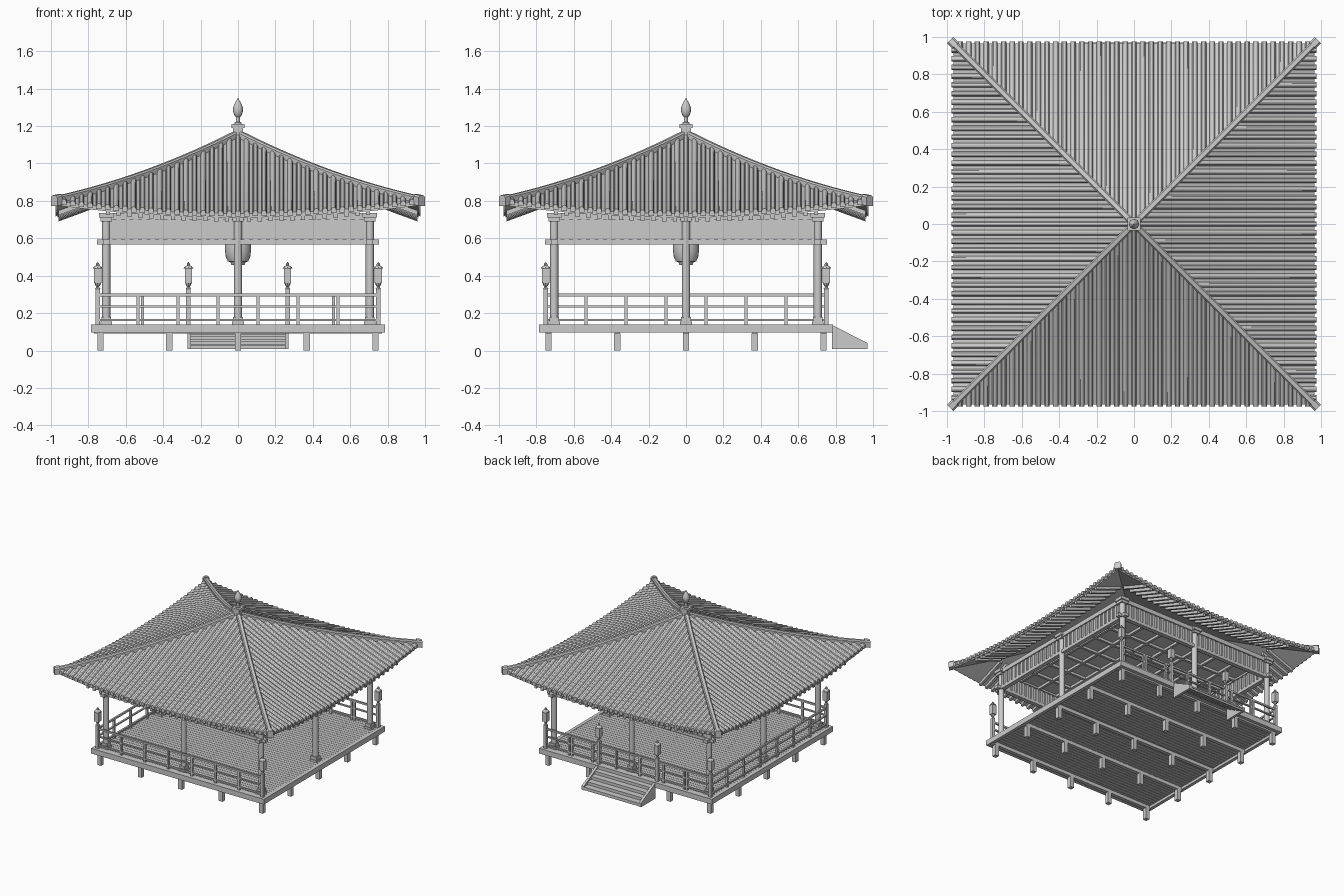
import bpy, bmesh
from math import cos, sin, pi
from mathutils import Vector, Matrix

if "Cube" in bpy.data.objects:
    bpy.data.objects.remove(bpy.data.objects["Cube"])

def finish(name, bm, smooth=False):
    bmesh.ops.recalc_face_normals(bm, faces=bm.faces)
    me = bpy.data.meshes.new(name)
    bm.to_mesh(me)
    bm.free()
    ob = bpy.data.objects.new(name, me)
    bpy.context.collection.objects.link(ob)
    if smooth:
        bpy.context.view_layer.objects.active = ob
        ob.select_set(True)
        bpy.ops.object.shade_smooth_by_angle()
        ob.select_set(False)
    return ob

def box(bm, x0, x1, y0, y1, z0, z1):
    m = Matrix.Translation(((x0+x1)/2, (y0+y1)/2, (z0+z1)/2)) @ Matrix.Diagonal((abs(x1-x0), abs(y1-y0), abs(z1-z0), 1))
    bmesh.ops.create_cube(bm, size=1, matrix=m)

def post(bm, x, y, w, z0, z1):
    box(bm, x-w/2, x+w/2, y-w/2, y+w/2, z0, z1)

def sweep(bm, path, side, profile):
    """Sweep a closed (sideways, up) profile along a path, capped at both ends."""
    rings = [[bm.verts.new(p + side*a + Vector((0, 0, b))) for a, b in profile] for p in path]
    n = len(profile)
    for r0, r1 in zip(rings, rings[1:]):
        for i in range(n):
            bm.faces.new((r0[i], r0[(i+1) % n], r1[(i+1) % n], r1[i]))
    bm.faces.new(rings[0])
    bm.faces.new(rings[-1])

def lathe(bm, profile, x=0, y=0, n=20):
    rings = [[bm.verts.new((x+r*cos(2*pi*i/n), y+r*sin(2*pi*i/n), z)) for i in range(n)] for r, z in profile]
    for a, b in zip(rings, rings[1:]):
        for i in range(n):
            bm.faces.new((a[i], a[(i+1) % n], b[(i+1) % n], b[i]))
    bm.faces.new(rings[0])
    bm.faces.new(rings[-1])

def turn(bm, k):
    bmesh.ops.rotate(bm, verts=bm.verts, matrix=Matrix.Rotation(k*pi/2, 3, 'Z'))

def four(name, build, smooth=False):
    """Repeat a front-side part on all four sides."""
    total = bmesh.new()
    for k in range(4):
        bm = bmesh.new()
        build(bm)
        turn(bm, k)
        tmp = bpy.data.meshes.new("tmp")
        bm.to_mesh(tmp)
        bm.free()
        total.from_mesh(tmp)
        bpy.data.meshes.remove(tmp)
    return finish(name, total, smooth)

# Curved roof surface: s runs along the eave, r outward to the front
def roof(s, r):
    t = s/r if r > 0 else 0
    z = 1.15 - 0.51*r + 0.15*r*r - 0.065*(r/0.97)**2*(1-t*t)
    return Vector((s, -r, z))

def roof_sheet(bm):
    nr, nt = 12, 24
    g = [[bm.verts.new(roof((2*j/nt-1)*r, r)) for j in range(nt+1)]
         for r in [0.01+0.955*i/nr for i in range(nr+1)]]
    for a, b in zip(g, g[1:]):
        for j in range(nt):
            bm.faces.new((a[j], b[j], b[j+1], a[j+1]))
    top = bm.faces[:]
    ret = bmesh.ops.extrude_face_region(bm, geom=top, use_keep_orig=True)
    bmesh.ops.translate(bm, vec=(0, 0, -0.022), verts=[v for v in ret['geom'] if isinstance(v, bmesh.types.BMVert)])
four("roof_deck", roof_sheet, True)

# Tile rolls
half = [(0.0145*cos(pi*i/6), 0.018*sin(pi*i/6)) for i in range(7)]
half = half + [(-0.0145, -0.012), (0.0145, -0.012)]
def rolls(bm):
    for i in range(-20, 21):
        s = i*0.0465
        r0 = max(abs(s), 0.03)
        n = max(2, int((0.975-r0)*12))
        sweep(bm, [roof(s, r0+(0.975-r0)*j/n) for j in range(n+1)], Vector((1, 0, 0)), half)
four("tile_rolls", rolls, True)

# Hip ridges with end blocks
def hip(bm):
    side = Vector((1, 1, 0)).normalized()
    for r0, r1, w, h in ((0.02, 0.975, 0.018, 0.03), (0.955, 0.983, 0.024, 0.036)):
        pts = [roof(r, r) for r in [r0+(r1-r0)*i/14 for i in range(15)]]
        sweep(bm, pts, side, [(-w, -0.02), (w, -0.02), (w, h*0.7), (w*0.6, h), (-w*0.6, h), (-w, h*0.7)])
four("hip_ridges", hip)

# Rafters under the eaves
def rafters(bm):
    for i in range(-12, 13):
        s = i*0.058
        sweep(bm, [roof(s, r) for r in (0.72, 0.85, 0.96)], Vector((1, 0, 0)),
              [(-0.011, -0.045), (0.011, -0.045), (0.011, -0.018), (-0.011, -0.018)])
four("rafters", rafters)

# Roof cap and finial
bm = bmesh.new()
post(bm, 0, 0, 0.056, 1.12, 1.20)
post(bm, 0, 0, 0.07, 1.19, 1.21)
finish("roof_cap", bm)
bm = bmesh.new()
lathe(bm, [(0.02, 1.205), (0.02, 1.218), (0.011, 1.222), (0.011, 1.248), (0.02, 1.258), (0.027, 1.28),
           (0.026, 1.30), (0.017, 1.322), (0.006, 1.34), (0.001, 1.352)])
finish("finial", bm, True)

# Columns with bases and capitals
def columns(bm):
    for x in (-0.705, 0):
        lathe(bm, [(0.022, 0.17), (0.022, 0.70)], x, -0.705, 16)
        post(bm, x, -0.705, 0.062, 0.135, 0.155)
        post(bm, x, -0.705, 0.052, 0.155, 0.18)
        post(bm, x, -0.705, 0.06, 0.69, 0.71)
        post(bm, x, -0.705, 0.078, 0.71, 0.735)
four("columns", columns, True)

# Tie beams, wall plates and slatted frieze
def frieze(bm):
    box(bm, -0.755, 0.755, -0.722, -0.688, 0.568, 0.594)
    box(bm, -0.73, 0.73, -0.725, -0.685, 0.70, 0.735)
    box(bm, -0.70, 0.70, -0.709, -0.701, 0.59, 0.705)
    for i in range(-15, 16):
        box(bm, i*0.0455-0.012, i*0.0455+0.012, -0.717, -0.693, 0.59, 0.705)
four("frieze", frieze)

# Coffered ceiling
bm = bmesh.new()
box(bm, -0.70, 0.70, -0.70, 0.70, 0.715, 0.725)
for i in range(-3, 4):
    c = i*0.176
    box(bm, c-0.01, c+0.01, -0.69, 0.69, 0.695, 0.716)
    box(bm, -0.69, 0.69, c-0.01, c+0.01, 0.695, 0.716)
finish("ceiling", bm)

# Hanging bell lantern
bm = bmesh.new()
lathe(bm, [(0.035, 0.457), (0.04, 0.472), (0.055, 0.477), (0.065, 0.50), (0.069, 0.53), (0.069, 0.57),
           (0.063, 0.605), (0.045, 0.625), (0.04, 0.64), (0.008, 0.645), (0.008, 0.71)], n=24)
finish("hanging_lantern", bm, True)

# Deck boards, rim and joists
bm = bmesh.new()
for i in range(48):
    y = -0.76 + 1.52*i/48
    box(bm, -0.76, 0.76, y+0.0015, y+0.0302, 0.118, 0.138)
for y in (-0.735, -0.3675, 0, 0.3675, 0.735):
    box(bm, -0.77, 0.77, y-0.015, y+0.015, 0.09, 0.119)
finish("deck_boards", bm)
four("deck_rim", lambda b: box(b, -0.785, 0.785, -0.785, -0.758, 0.097, 0.14))

# Foundation posts
bm = bmesh.new()
for i in range(-2, 3):
    for j in range(-2, 3):
        post(bm, i*0.3675, j*0.3675, 0.034, 0, 0.092)
finish("foundation_posts", bm)

# Railings: closed on three sides, open at the stairs
def rail(bm, a, b, n, y):
    for z, h in ((0.297, 0.014), (0.235, 0.01), (0.163, 0.012)):
        box(bm, a, b, y-0.007, y+0.007, z-h/2, z+h/2)
    for i in range(n+1):
        post(bm, a+(b-a)*i/n, y, 0.016, 0.135, 0.297)
bm = bmesh.new()
rail(bm, -0.75, 0.75, 7, -0.75)
turn(bm, 1)
rail(bm, -0.75, 0.75, 7, -0.75)
turn(bm, 1)
rail(bm, -0.75, 0.75, 7, -0.75)
turn(bm, 2)
for a, b in ((-0.75, -0.27), (0.27, 0.75)):
    rail(bm, a, b, 2, 0.75)
turn(bm, 0)
# first side ended on -x, so the closed sides are front, left and right
finish("railings", bm)

# Lantern posts at corners and stairs
bm = bmesh.new()
for x, y in ((-0.75, -0.75), (0.75, -0.75), (-0.75, 0.75), (0.75, 0.75), (-0.265, 0.75), (0.265, 0.75)):
    post(bm, x, y, 0.024, 0.135, 0.33)
    lathe(bm, [(0.014, 0.33), (0.007, 0.34), (0.012, 0.348), (0.017, 0.36)], x, y, 8)
    post(bm, x, y, 0.038, 0.36, 0.44)
    lathe(bm, [(0.027, 0.438), (0.022, 0.446), (0.009, 0.455), (0.008, 0.465), (0.002, 0.472)], x, y, 8)
finish("lantern_posts", bm)

# Stairs with sloped sides
bm = bmesh.new()
side = [(0.78, 0.008), (0.97, 0.008), (0.97, 0.04), (0.78, 0.137)]
for x in (-0.27, 0.25):
    a = [bm.verts.new((x, y, z)) for y, z in side]
    b = [bm.verts.new((x+0.02, y, z)) for y, z in side]
    bm.faces.new(a)
    bm.faces.new(b)
    for i in range(4):
        bm.faces.new((a[i], a[(i+1) % 4], b[(i+1) % 4], b[i]))
for i in range(4):
    y, z = 0.78+0.0465*i, 0.113-0.026*i
    box(bm, -0.255, 0.255, y, y+0.05, z-0.012, z)
    box(bm, -0.255, 0.255, y+0.036, y+0.046, max(z-0.03, 0.008), z-0.006)
finish("stairs", bm)
